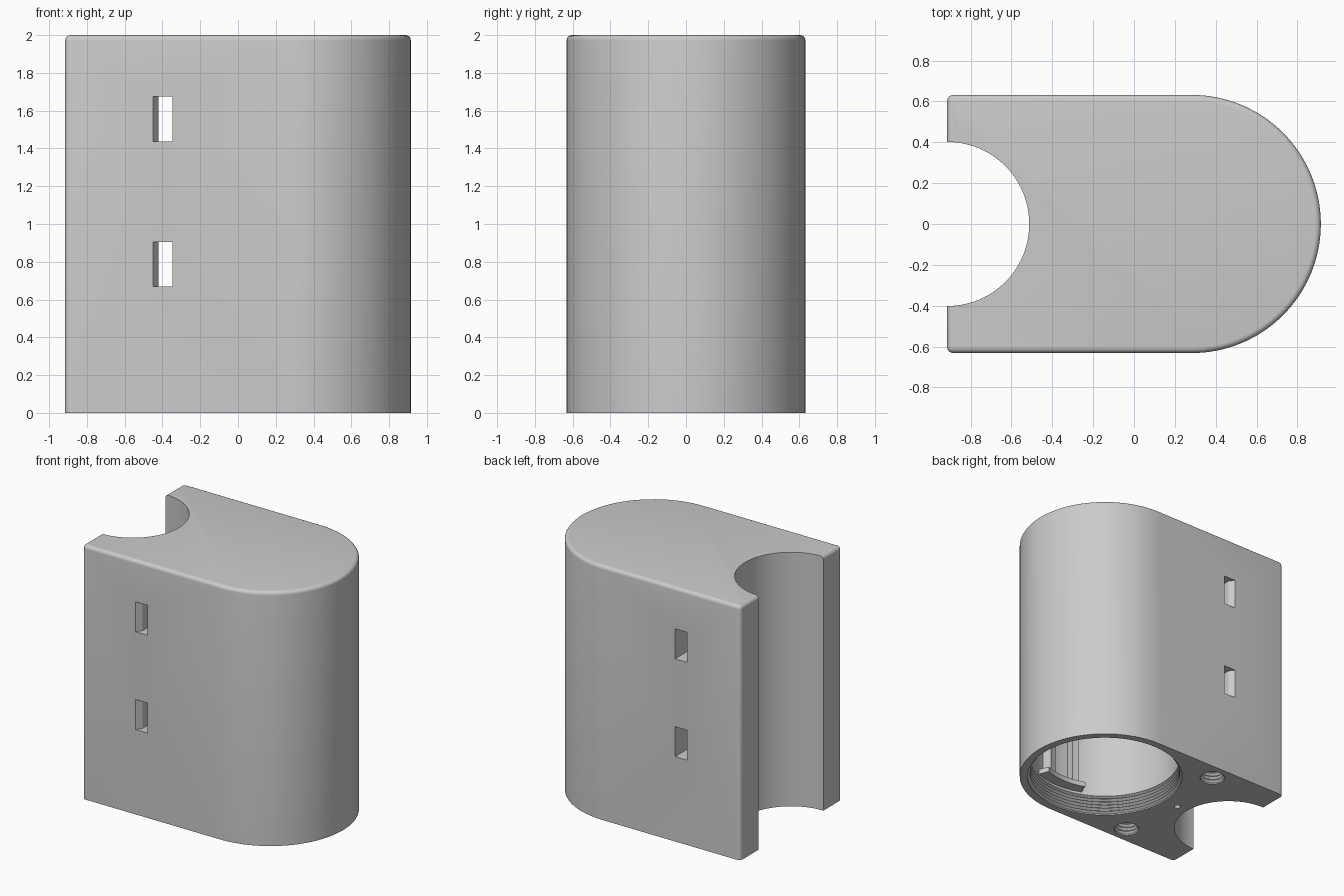
import bpy, bmesh
from math import sin, cos, pi, radians

if "Cube" in bpy.data.objects:
    bpy.data.objects.remove(bpy.data.objects["Cube"])

HX, HY, H = 0.915, 0.632, 2.0      # half length, half width, height
RC = HX - HY                       # centre of the rounded end

gray = bpy.data.materials.new("plain gray")
gray.use_nodes = True
gray.diffuse_color = (0.6, 0.6, 0.6, 1)
gray.node_tree.nodes["Principled BSDF"].inputs["Base Color"].default_value = gray.diffuse_color


def make(name, bm):
    bmesh.ops.recalc_face_normals(bm, faces=bm.faces)
    mesh = bpy.data.meshes.new(name)
    bm.to_mesh(mesh)
    bm.free()
    mesh.materials.append(gray)
    ob = bpy.data.objects.new(name, mesh)
    bpy.context.collection.objects.link(ob)
    return ob


def prism(points, z0, z1):
    bm = bmesh.new()
    face = bm.faces.new([bm.verts.new((x, y, z0)) for x, y in points])
    top = bmesh.ops.extrude_face_region(bm, geom=[face])["geom"]
    verts = [g for g in top if isinstance(g, bmesh.types.BMVert)]
    bmesh.ops.translate(bm, verts=verts, vec=(0, 0, z1 - z0))
    return bm


def arc(cx, cy, r, a0, a1, n):
    return [(cx + r * cos(radians(a0 + (a1 - a0) * i / n)),
             cy + r * sin(radians(a0 + (a1 - a0) * i / n))) for i in range(n + 1)]


def lathe(name, cx, cy, profile, n):
    # closed solid of revolution from (radius, height) pairs
    bm = bmesh.new()
    rings = [[bm.verts.new((x, y, z)) for x, y in arc(cx, cy, r, 0, 360 - 360 / n, n - 1)]
             for r, z in profile]
    for a, b in zip(rings, rings[1:]):
        for i in range(n):
            j = (i + 1) % n
            bm.faces.new((a[i], a[j], b[j], b[i]))
    bm.faces.new(rings[0])
    bm.faces.new(rings[-1])
    return make(name, bm)


def threaded(r, depth, crest, turns, pitch):
    # bore with zigzag grooves near its mouth
    pts = [(r, -0.05), (r, 0.01)]
    for i in range(turns):
        z = 0.01 + i * pitch
        pts += [(r - crest, z + pitch / 2), (r, z + pitch)]
    return pts + [(r - crest, 0.02 + turns * pitch), (r - crest, depth)]


def cut(ob, cutter):
    cutter.hide_render = True
    mod = ob.modifiers.new("cut", "BOOLEAN")
    mod.object, mod.solver = cutter, "EXACT"
    bpy.context.view_layer.objects.active = ob
    bpy.ops.object.modifier_apply(modifier=mod.name)
    bpy.data.objects.remove(cutter)


# Housing shell: rounded at one end, softened around the top rim
c = 0.03
outline = (arc(RC, 0, HY, -90, 90, 64)
           + arc(c - HX, HY - c, c, 90, 180, 5)
           + arc(c - HX, c - HY, c, 180, 270, 5))
bm = prism(outline, 0, H)
rim = [e for e in bm.edges if all(v.co.z > H - 0.01 for v in e.verts)]
bmesh.ops.bevel(bm, geom=rim, offset=0.028, segments=5, profile=0.5, affect="EDGES")
housing = make("housing", bm)

# Half-round channel down the open end
cut(housing, lathe("channel_cutter", -HX, 0, [(0.402, -0.1), (0.402, H + 0.1)], 96))

# Strap slots with a flared inner wall at both mouths
half = [(-0.45, 0.75), (-0.45, HY), (-0.42, HY - 0.043)]
slot = [(-0.347, -0.75), (-0.347, 0.75)] + half + [(x, -y) for x, y in reversed(half)]
for z in (0.668, 1.438):
    cut(housing, make("slot_cutter", prism(slot, z, z + 0.236)))

# Large threaded cavity, two threaded screw holes and a pin hole underneath
cut(housing, lathe("cavity_cutter", RC, 0, threaded(0.575, 1.9, 0.02, 5, 0.026), 96))
for side in (-1, 1):
    cut(housing, lathe("screw_cutter", -0.345, side * 0.496, threaded(0.092, 0.4, 0.016, 8, 0.03), 32))
cut(housing, lathe("pin_cutter", -0.42, 0, [(0.022, -0.05), (0.022, 0.2)], 16))

# Mounting bracket on the cavity wall: foot plate and two upright rails
def wall_block(name, a0, a1, inner, z0, z1):
    pts = arc(RC, 0, 0.565, a0, a1, 8) + arc(RC, 0, inner, a1, a0, 8)
    return make(name, prism(pts, z0, z1))


parts = [housing,
         wall_block("bracket_foot", -112, -68, 0.47, 0.17, 0.21),
         wall_block("bracket_rail_right", -106, -100, 0.48, 0.21, 1.9),
         wall_block("bracket_rail_left", -80, -74, 0.48, 0.21, 1.9)]

for ob in parts:
    bpy.ops.object.select_all(action="DESELECT")
    ob.select_set(True)
    bpy.context.view_layer.objects.active = ob
    bpy.ops.object.shade_smooth_by_angle(angle=radians(30))
